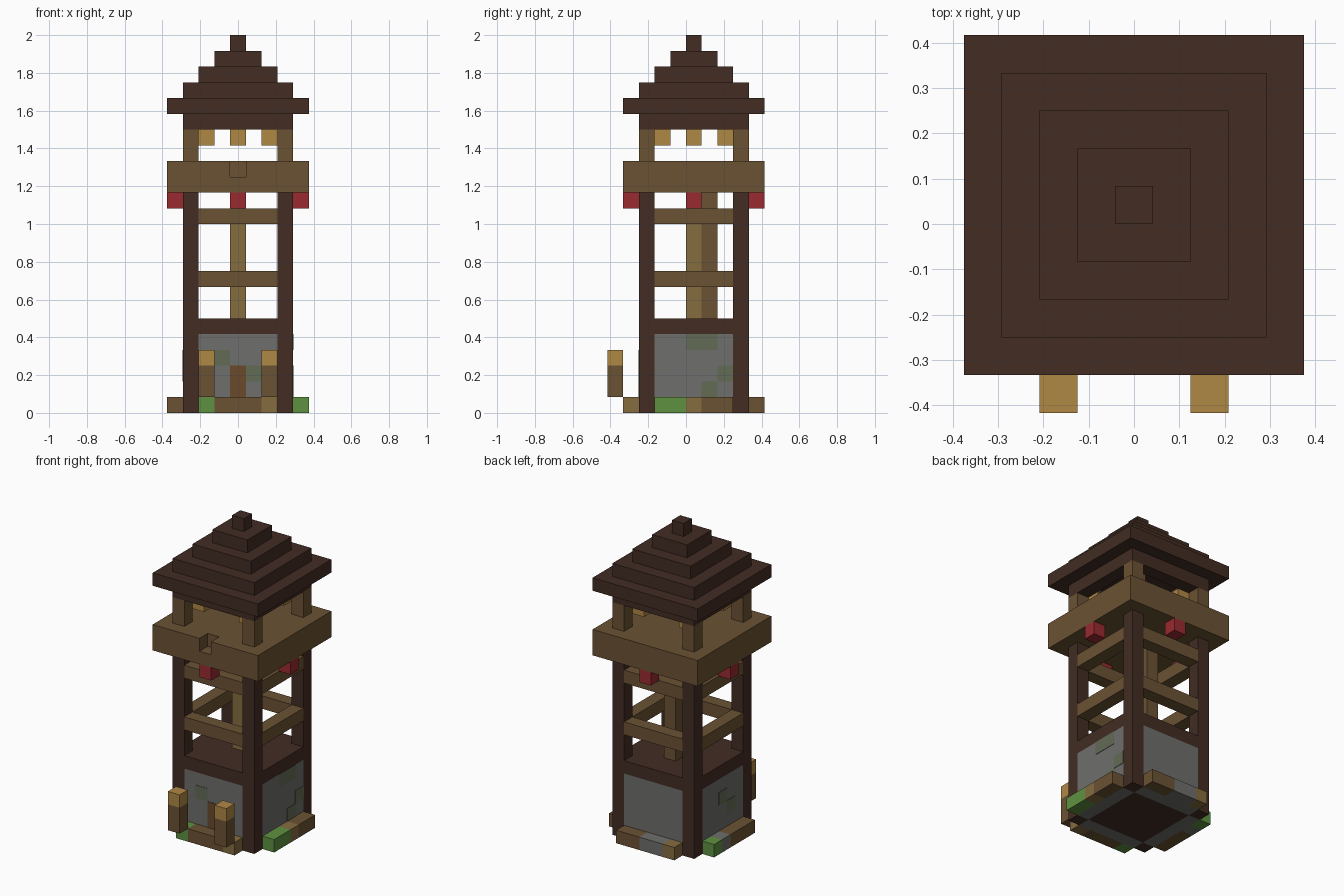
import bpy

CELL = 1 / 12          # edge of one building block
AXIS_Y = CELL / 2      # tower axis sits slightly behind the origin

cube = bpy.data.objects.get("Cube")
if cube:
    bpy.data.objects.remove(cube, do_unlink=True)


def material(name, hex_colour):
    def linear(c):
        return c / 12.92 if c <= 0.04045 else ((c + 0.055) / 1.055) ** 2.4
    rgb = [linear(int(hex_colour[n:n + 2], 16) / 255) for n in (0, 2, 4)]
    mat = bpy.data.materials.new(name)
    mat.use_nodes = True
    mat.diffuse_color = (*rgb, 1)
    bsdf = mat.node_tree.nodes["Principled BSDF"]
    bsdf.inputs["Base Color"].default_value = (*rgb, 1)
    bsdf.inputs["Roughness"].default_value = 0.9
    return mat


DARK = material("dark_wood", "422C23")
WOOD = material("brown_wood", "6B5233")
LIGHT = material("light_wood", "866C40")
LAMP = material("amber_lamp", "B08845")
RED = material("red_lantern", "9A2A2F")
GRASS = material("grass_green", "5F9140")
STONE = material("grey_stone", "6E6E6C")
MOSS = material("mossy_stone", "626B55")
DOOR = material("door_brown", "6B4A2C")


def box(name, xs, ys, zs, mat, turn=0):
    """Box in block units about the tower axis, turned by quarter turns."""
    (x0, x1), (y0, y1), (z0, z1) = xs, ys, zs
    for _ in range(turn):
        x0, x1, y0, y1 = -y1, -y0, x0, x1
    bpy.ops.mesh.primitive_cube_add(size=1)
    ob = bpy.context.object
    ob.name = name
    ob.data.name = name
    for v in ob.data.vertices:
        v.co.x = (x1 if v.co.x > 0 else x0) * CELL
        v.co.y = (y1 if v.co.y > 0 else y0) * CELL + AXIS_Y
        v.co.z = (z1 if v.co.z > 0 else z0) * CELL
    ob.data.materials.append(mat)
    return ob


def span(a, b=None):
    """Extent of blocks a to b, counted from the axis."""
    b = a if b is None else b
    return (a - 0.5, b + 0.5)


# Parts repeated on the four sides
SIDES = ("front", "right", "back", "left")
for turn, side in enumerate(SIDES):
    # Corner posts
    box(f"{side}_lower_post", span(-3), span(-3), (0, 5), DARK, turn)
    box(f"{side}_middle_post", span(-3), span(-3), (6, 14), DARK, turn)
    box(f"{side}_upper_post", span(-3), span(-3), (16, 18), WOOD, turn)
    # Stone wall and cross beams
    box(f"{side}_stone_wall", span(-2, 2), span(-3), (0, 5), STONE, turn)
    for n, z in enumerate((8, 12)):
        box(f"{side}_cross_beam_{n + 1}", span(-2, 2), span(-3), (z, z + 1), WOOD, turn)
    # Eave beam, corner lamp and hanging lantern
    box(f"{side}_eave_beam", (-3.5, 2.5), span(-3), (18, 19), DARK, turn)
    box(f"{side}_corner_lamp", span(-2), span(-2), (17, 18), LAMP, turn)
    box(f"{side}_red_lantern", span(0), span(-4), (13, 14), RED, turn)

# Ground strips: runs of (material, length) from left to right on each side
STRIPS = (
    ((GRASS, 1), (WOOD, 3), (LIGHT, 1)),
    ((GRASS, 2), (LIGHT, 1), (WOOD, 2)),
    ((WOOD, 2), (STONE, 2), (LIGHT, 1)),
    ((GRASS, 1), (STONE, 1), (WOOD, 3)),
)
for turn, runs in enumerate(STRIPS):
    x = -2.5
    for n, (mat, length) in enumerate(runs):
        box(f"{SIDES[turn]}_ground_strip_{n + 1}", (x, x + length), span(-4), (0, 1), mat, turn)
        x += length

# Moss patches as thin plates: side, first block, last block, height
PLATES = ((0, -1, -1, 3), (0, 1, 1, 2), (1, 0, 1, 4), (1, 2, 2, 2), (1, 1, 1, 1),
          (3, 0, 0, 3), (3, 1, 1, 2))
for turn, a, b, z in PLATES:
    box(f"{SIDES[turn]}_moss_patch", span(a, b), (-3.53, -3.48), (z, z + 1), MOSS, turn)
box("door", span(0), (-3.53, -3.48), (1, 3), DOOR)

# Floors inside the base
box("ground_floor", span(-2, 2), span(-2, 2), (0, 1), DARK)
box("base_deck", span(-3, 3), span(-3, 3), (5, 6), DARK)

# Ladder and the pole behind it
box("ladder", span(0), span(0), (6, 14), LIGHT)
box("ladder_pole", span(0), span(1), (6, 14), WOOD)

# Lookout platform with a notch at the front
platform = box("lookout_platform", span(-4, 4), span(-4, 4), (14, 16), WOOD)
cutter = box("notch_cutter", span(0), (-5, -3.5), (15, 17), WOOD)
cutter.hide_render = True
cut = platform.modifiers.new("notch", "BOOLEAN")
cut.operation = "DIFFERENCE"
cut.solver = "EXACT"
cut.object = cutter
bpy.context.view_layer.objects.active = platform
bpy.ops.object.modifier_apply(modifier=cut.name)
bpy.data.objects.remove(cutter, do_unlink=True)

# Centre lamp and stepped roof
box("centre_lamp", span(0), span(0), (17, 18), LAMP)
for n in range(5):
    box(f"roof_step_{n + 1}", span(n - 4, 4 - n), span(n - 4, 4 - n), (19 + n, 20 + n), DARK)

# Lamp stands before the door
for side, x in (("right", -2), ("left", 2)):
    box(f"{side}_lamp_stand", span(x), span(-5), (1, 3), WOOD)
    box(f"{side}_stand_lamp", span(x), span(-5), (3, 4), LAMP)
